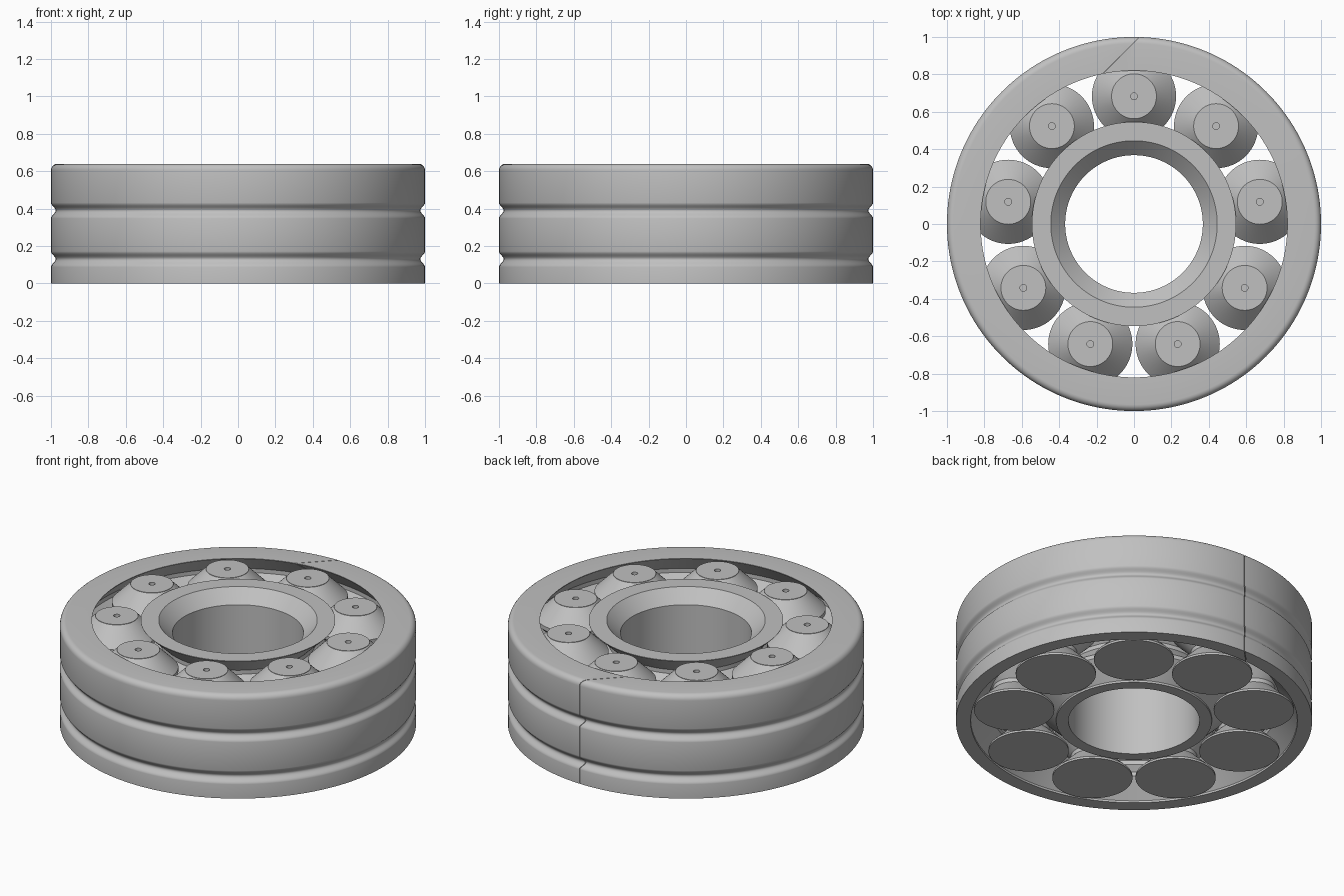
import bpy, bmesh, math
from mathutils import Vector

cube = bpy.data.objects.get("Cube")
if cube:
    bpy.data.objects.remove(cube, do_unlink=True)

HEIGHT = 0.64
PITCH = 0.26          # height of one wide-narrow-wide cycle
FLAT = 0.0125         # half height of each flat band
ROLLERS = 9
ORBIT = 0.683

steel = bpy.data.materials.new("steel grey")
steel.use_nodes = True
grey = (0.53, 0.53, 0.53, 1)
steel.diffuse_color = grey
steel.node_tree.nodes["Principled BSDF"].inputs["Base Color"].default_value = grey


def zigzag(wide, narrow):
    """Rolling surface from bottom to top, alternating wide and narrow bands."""
    points = [(wide, 0)]
    for i in range(1, 6):
        before, after = (wide, narrow) if i % 2 else (narrow, wide)
        middle = i * PITCH / 2
        points.append((before, middle - PITCH / 2 + FLAT))
        points.append((after, min(middle - FLAT, HEIGHT)))
    points.append((narrow, HEIGHT))
    return points


def lathe(name, profile, segments, closed):
    """Turn an (r, z) profile round the z axis."""
    bm = bmesh.new()
    clean = [p for i, p in enumerate(profile) if i == 0 or math.dist(p, profile[i - 1]) > 1e-5]
    verts = [bm.verts.new((r, 0, z)) for r, z in clean]
    edges = [bm.edges.new(pair) for pair in zip(verts, verts[1:])]
    if closed:
        edges.append(bm.edges.new((verts[-1], verts[0])))
    bmesh.ops.spin(bm, geom=verts + edges, axis=(0, 0, 1), cent=(0, 0, 0),
                   angle=math.tau, steps=segments, use_merge=True)
    bmesh.ops.remove_doubles(bm, verts=bm.verts, dist=1e-5)
    bmesh.ops.recalc_face_normals(bm, faces=bm.faces)
    mesh = bpy.data.meshes.new(name)
    bm.to_mesh(mesh)
    bm.free()
    mesh.materials.append(steel)
    obj = bpy.data.objects.new(name, mesh)
    bpy.context.collection.objects.link(obj)
    return obj


def smooth(obj):
    bpy.ops.object.select_all(action='DESELECT')
    obj.select_set(True)
    bpy.context.view_layer.objects.active = obj
    bpy.ops.object.shade_smooth_by_angle(angle=math.radians(30))


# Outer ring: two soft grooves outside, rounded top rim, ridged inside
outside = [(1, 0)]
for middle in (PITCH / 2, PITCH * 1.5):
    for i in range(13):
        t = i / 6 - 1
        outside.append((1 - 0.0125 * (1 + math.cos(math.pi * t)), middle + 0.042 * t))
for i in range(7):
    a = math.radians(15 * i)
    outside.append((0.965 + 0.035 * math.cos(a), HEIGHT - 0.035 + 0.035 * math.sin(a)))
outer_ring = lathe("outer_ring", outside + zigzag(0.917, 0.82)[::-1], 160, True)

# Slanted hairline split through the outer ring
bpy.ops.mesh.primitive_cube_add(size=1, location=(-0.065, 0.905, HEIGHT / 2))
cutter = bpy.context.object
cutter.name = "split_cutter"
cutter.scale = (0.5, 0.003, 1)
cutter.rotation_euler.z = math.radians(45)
cutter.hide_render = True
bpy.context.view_layer.update()
split = outer_ring.modifiers.new("split", 'BOOLEAN')
split.operation = 'DIFFERENCE'
split.solver = 'EXACT'
split.object = cutter
bpy.context.view_layer.objects.active = outer_ring
bpy.ops.object.modifier_apply(modifier=split.name)
bpy.data.objects.remove(cutter, do_unlink=True)
smooth(outer_ring)

# Inner ring: plain bore with a chamfered mouth, ridged outside
bore = [(0.445, HEIGHT), (0.368, HEIGHT - 0.077), (0.368, 0)]
smooth(lathe("inner_ring", zigzag(0.437, 0.546) + bore, 128, True))

# Rollers: ridged body with a fine blind hole in the top
pin_hole = [(0.018, HEIGHT), (0.018, 0.06), (0, 0.06)]
first = lathe("roller_1", [(0, 0)] + zigzag(0.225, 0.12) + pin_hole, 64, False)
smooth(first)
for i in range(ROLLERS):
    roller = first if i == 0 else first.copy()
    if i:
        roller.name = f"roller_{i + 1}"
        bpy.context.collection.objects.link(roller)
    a = math.pi / 2 + i * math.tau / ROLLERS
    roller.location = Vector((math.cos(a), math.sin(a), 0)) * ORBIT
